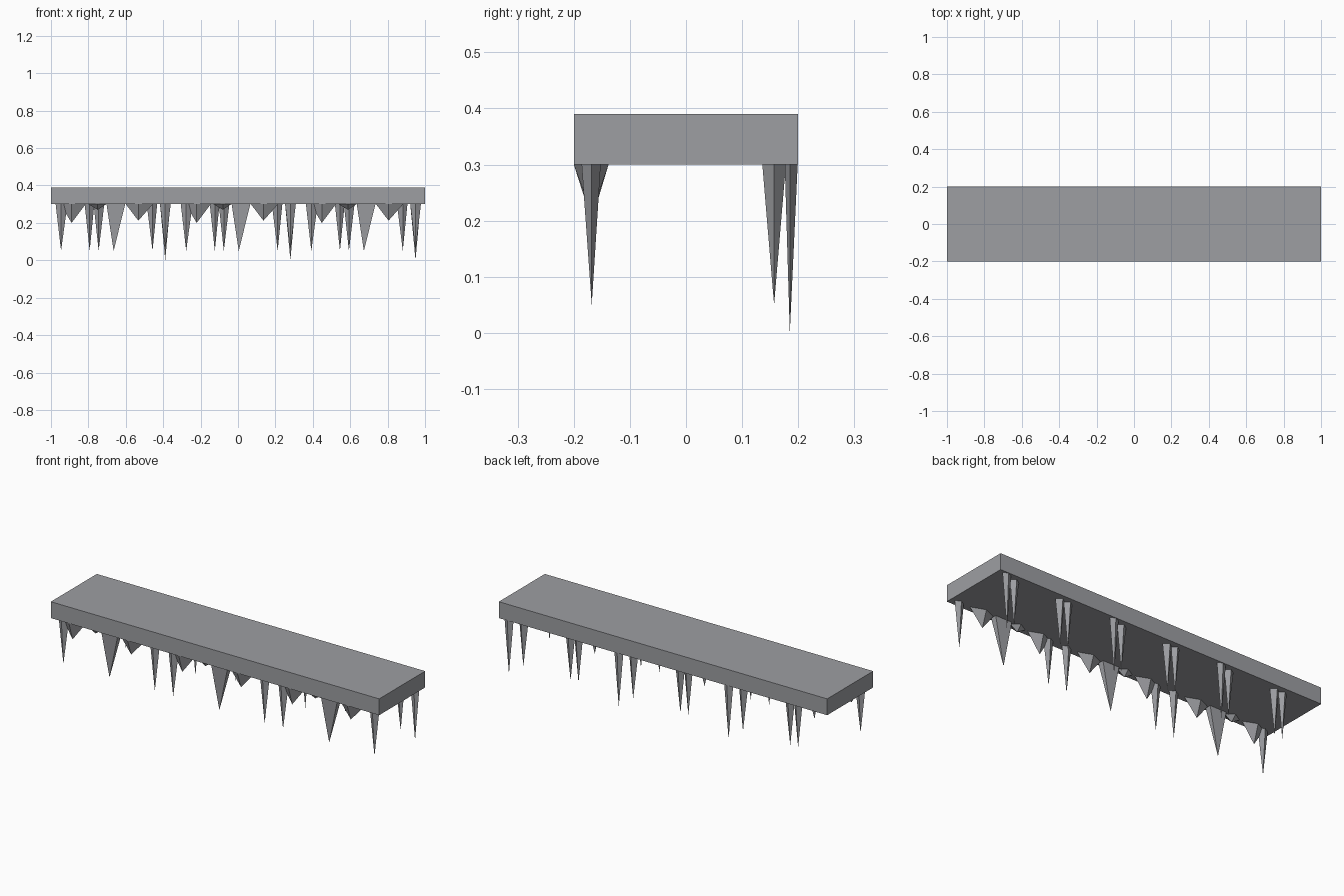
import bpy, bmesh

if "Cube" in bpy.data.objects:
    bpy.data.objects.remove(bpy.data.objects["Cube"])

# One cool grey for the whole piece
grey = bpy.data.materials.new("cool_grey")
grey.diffuse_color = (0.34, 0.345, 0.365, 1)
grey.use_nodes = True
grey.node_tree.nodes["Principled BSDF"].inputs["Base Color"].default_value = grey.diffuse_color


def finish(name, bm):
    bmesh.ops.recalc_face_normals(bm, faces=bm.faces[:])
    me = bpy.data.meshes.new(name)
    bm.to_mesh(me)
    bm.free()
    me.materials.append(grey)
    ob = bpy.data.objects.new(name, me)
    bpy.context.collection.objects.link(ob)
    return ob


# Flat slab
bm = bmesh.new()
bmesh.ops.create_cube(bm, size=1)
for v in bm.verts:
    v.co.x *= 2.0
    v.co.y *= 0.4
    v.co.z = 0.345 + v.co.z * 0.09
finish("slab", bm)


def spike(name, x0, x1, y0, y1, tip, diamond=True):
    """Four-sided spike hanging from the slab underside, with an off-centre tip."""
    bm = bmesh.new()
    z = 0.3
    if diamond:
        base = [(x0, tip[1]), (tip[0], y0), (x1, tip[1]), (tip[0], y1)]
    else:
        base = [(x0, y0), (x1, y0), (x1, y1), (x0, y1)]
    ring = [bm.verts.new((x, y, z)) for x, y in base]
    point = bm.verts.new(tip)
    bm.faces.new(ring)
    for i in range(4):
        bm.faces.new((ring[i], ring[(i + 1) % 4], point))
    finish(name, bm)


# The same cluster of icicles repeats three times along the slab
for i in range(3):
    s = i * 0.669
    n = f"_{i + 1}"
    # front row: long spikes
    spike("front_narrow_spike" + n, -0.975 + s, -0.912 + s, -0.186, -0.152, (-0.946 + s, -0.168, 0.05))
    spike("front_broad_spike" + n, -0.703 + s, -0.603 + s, -0.186, -0.152, (-0.665 + s, -0.168, 0.05), False)
    spike("front_end_spike" + n, -0.417 + s, -0.36 + s, -0.186, -0.152, (-0.389 + s, -0.168, 0.05))
    # front row: short wide stubs
    spike("front_left_stub" + n, -0.95 + s, -0.815 + s, -0.2, -0.138, (-0.89 + s, -0.168, 0.2))
    spike("front_middle_stub" + n, -0.80 + s, -0.705 + s, -0.2, -0.138, (-0.75 + s, -0.168, 0.27))
    spike("front_right_stub" + n, -0.60 + s, -0.455 + s, -0.2, -0.138, (-0.533 + s, -0.168, 0.212))
    # back row: paired long spikes
    spike("back_left_spike" + n, -0.82 + s, -0.768 + s, 0.136, 0.178, (-0.793 + s, 0.157, 0.05))
    spike("back_middle_spike" + n, -0.772 + s, -0.715 + s, 0.136, 0.178, (-0.745 + s, 0.157, 0.05))
    spike("back_right_spike" + n, -0.488 + s, -0.432 + s, 0.136, 0.178, (-0.457 + s, 0.157, 0.05))
    spike("back_long_spike" + n, -0.417 + s, -0.362 + s, 0.176, 0.199, (-0.389 + s, 0.185, 0.0))
